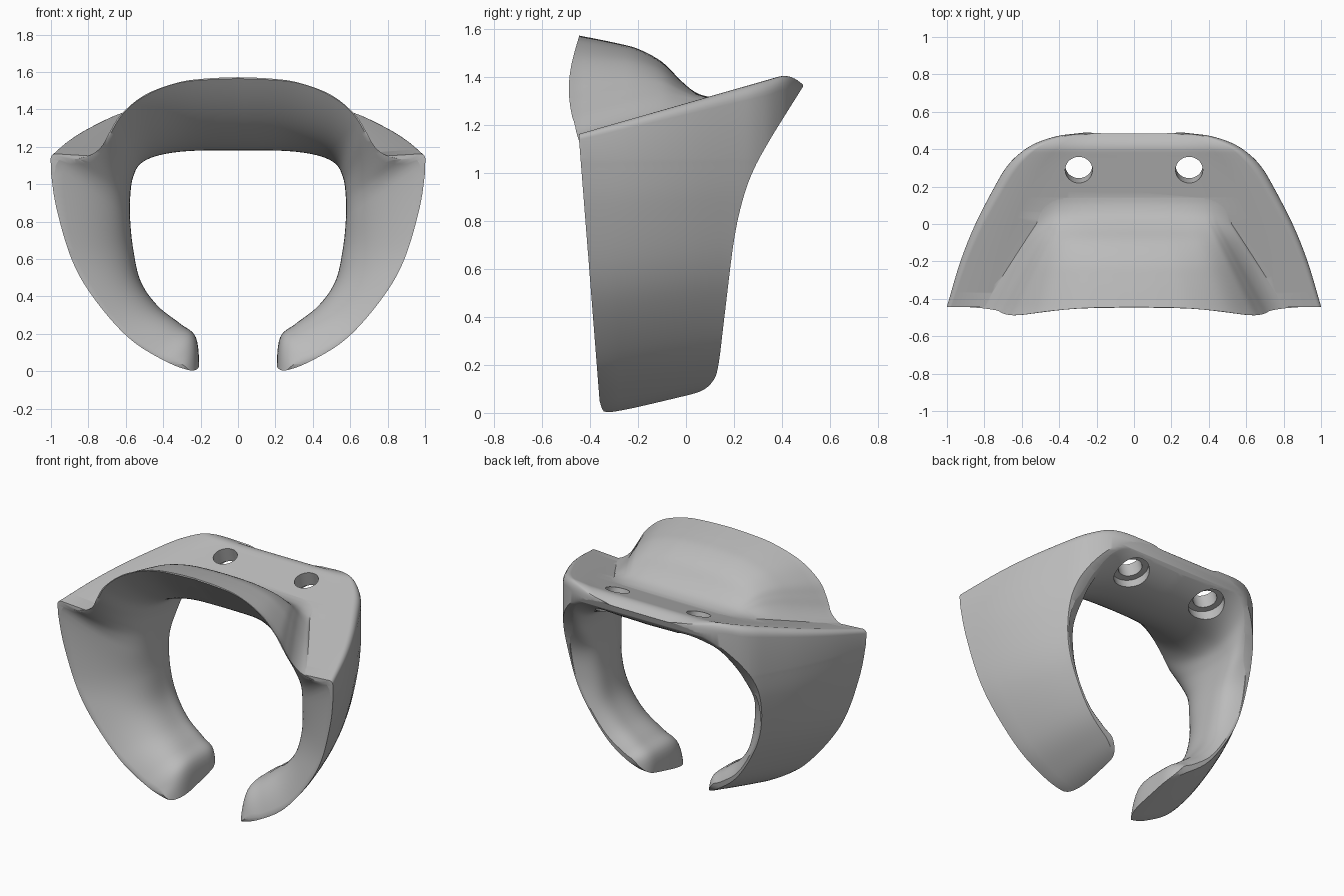
import bpy, bmesh, math
from mathutils import Matrix, Vector

cube = bpy.data.objects.get("Cube")
if cube:
    bpy.data.objects.remove(cube, do_unlink=True)


def spline(points, steps=6):
    """Smooth curve through points of any dimension."""
    pts = [Vector(p) for p in points]
    out = []
    for i in range(len(pts) - 1):
        a, b = pts[max(i - 1, 0)], pts[i]
        c, d = pts[i + 1], pts[min(i + 2, len(pts) - 1)]
        for k in range(steps):
            t = k / steps
            out.append(b + (c - a) * (t / 2) + (a * 2 - b * 5 + c * 4 - d) * (t * t / 2)
                       + (b * 3 - a - c * 3 + d) * (t ** 3 / 2))
    return out + [pts[-1]]


def loft(name, rings):
    """Closed solid through rings with equal point counts."""
    bm = bmesh.new()
    rows = [[bm.verts.new(p) for p in ring] for ring in rings]
    n = len(rows[0])
    for r, s in zip(rows, rows[1:]):
        for i in range(n):
            j = (i + 1) % n
            bm.faces.new((r[i], r[j], s[j], s[i]))
    bm.faces.new(rows[0])
    bm.faces.new(rows[-1])
    return finish(name, bm)


def finish(name, bm):
    bmesh.ops.recalc_face_normals(bm, faces=bm.faces)
    mesh = bpy.data.meshes.new(name)
    bm.to_mesh(mesh)
    bm.free()
    ob = bpy.data.objects.new(name, mesh)
    bpy.context.collection.objects.link(ob)
    return ob


def prism(name, outline):
    """Side outline in y and z, extruded across x."""
    return loft(name, [[(x, p[0], p[1]) for p in outline] for x in (-1.5, 1.5)])


def cylinder(name, radius, depth, centre, tilt):
    bm = bmesh.new()
    place = Matrix.Translation(centre) @ Matrix.Rotation(tilt, 4, 'X')
    bmesh.ops.create_cone(bm, cap_ends=True, segments=48, radius1=radius,
                          radius2=radius, depth=depth, matrix=place)
    return finish(name, bm)


def combine(target, tool, operation):
    tool.hide_render = True
    mod = target.modifiers.new("combine", 'BOOLEAN')
    mod.operation, mod.solver, mod.object = operation, 'EXACT', tool
    bpy.context.view_layer.objects.active = target
    bpy.ops.object.modifier_apply(modifier=mod.name)
    bpy.data.objects.remove(tool, do_unlink=True)


def shelf_z(y):
    """Sloping shelf that rolls over at the back lip."""
    return 1.29 + 0.287 * y - 6 * max(0, y - 0.385) ** 2


def front_y(z):
    """Depth of the front rim, bowed forward around the hood."""
    if z > 1.13:
        return -0.445 - 0.043 * max(0, math.sin(math.pi * (1.57 - z) / 0.44))
    return -0.36 - 0.075 * max(z, 0)


# Outer body: C-shaped outline narrowing towards the back, with a rolled shelf edge
wall = spline([(1, 1.06), (0.975, 0.87), (0.9, 0.6), (0.79, 0.4), (0.61, 0.19),
               (0.43, 0.07), (0.25, 0.0), (0, -0.02)])
width = spline([(-0.6, 1.05), (-0.44, 1), (-0.2, 0.928), (0, 0.848), (0.2, 0.745),
                (0.3, 0.685), (0.37, 0.62), (0.43, 0.53), (0.47, 0.41), (0.49, 0.27),
                (0.52, 0.15)])
rings = []
for y, s in width:
    lift = 0.22 * min(max(y + 0.33, 0), 0.5)
    top = shelf_z(y)
    r = min(0.025 + 0.05 * min(max(y + 0.44, 0), 0.8), 0.1 * s)
    right = [(u * (s - r), y, top - d) for u, d in ((0, 0.015), (0.5, 0.015), (0.8, 0.012))]
    for k in range(7):
        a = math.radians(15 * k)
        right.append((s - r + r * math.sin(a), y, top - r + r * math.cos(a)))
    right += [(x * s, y, z + lift * max(0, 1 - z / 1.1)) for x, z in wall]
    rings.append(right + [(-x, v, z) for x, v, z in right[-2:0:-1]])
clip = loft("clip_body", rings)

# Side outline gives the front edge, back curve and rounded foot
side = spline([(-0.36, 0.05), (-0.345, 0.01), (-0.31, -0.01), (-0.1, 0.035), (0.05, 0.085),
               (0.11, 0.13), (0.135, 0.2), (0.16, 0.4), (0.2, 0.72), (0.24, 0.9),
               (0.285, 1.02), (0.345, 1.13), (0.4, 1.22), (0.488, 1.36)])
corners = [Vector((0.488, 1.6)), Vector((-0.445, 1.6)), Vector((-0.445, 1.13))]
combine(clip, prism("side_outline", side + corners), 'INTERSECT')

# Raised hood, squarer towards its back, with a flared foot
arch = spline([(0, 1), (0.2, 0.985), (0.4, 0.935), (0.62, 0.78), (0.775, 0.54), (0.85, 0.34),
               (0.91, 0.17), (0.975, 0.06), (1.05, 0.0), (1.16, -0.05)])
crest = spline([(-0.55, 0.475), (-0.45, 0.428), (-0.3, 0.355), (-0.2, 0.3), (-0.1, 0.217),
                (-0.02, 0.115), (0.04, 0.05), (0.1, 0.014), (0.16, -0.004), (0.24, -0.03)])
rings = []
for y, h in crest:
    w = 0.8 - 0.625 * (y + 0.48) if y < 0 else 0.5 - 0.3 * y
    base = shelf_z(y) - 0.016
    power = 1 - 0.45 * min(max((y + 0.45) / 0.45, 0), 1)
    right = [(u * w, y, base + (h * v ** power if v > 0 else 0.4 * v)) for u, v in arch]
    right.append((right[-1][0], y, base - 0.1))
    rings.append(right + [(-x, v, z) for x, v, z in right[:0:-1]])
hood = loft("hood", rings)
lip = [Vector((front_y(1.65 - 0.02 * k), 1.65 - 0.02 * k)) for k in range(27)]
combine(hood, prism("hood_outline", lip + [Vector((-0.43, 0.9)), Vector((0.3, 0.9)),
                                           Vector((0.3, 1.65))]), 'INTERSECT')
combine(clip, hood, 'UNION')

# Funnel opening: front x z, waist x z, back x z, back depth, bluntness of front and back rim
rows = spline([
    (0, 1.565, 0, 1.18, 0, 1.33, 0.5, 2.1, 2.2),
    (0.3, 1.545, 0.25, 1.178, 0.25, 1.33, 0.49, 2.1, 2.2),
    (0.5, 1.47, 0.42, 1.155, 0.4, 1.31, 0.46, 2.2, 2.3),
    (0.62, 1.37, 0.52, 1.11, 0.5, 1.265, 0.43, 2.3, 2.5),
    (0.7, 1.245, 0.56, 1.04, 0.575, 1.18, 0.38, 2.5, 2.8),
    (0.81, 1.135, 0.575, 0.95, 0.63, 1.06, 0.31, 3, 3.2),
    (0.975, 1.1, 0.577, 0.82, 0.685, 0.85, 0.22, 3.3, 3.4),
    (0.925, 0.69, 0.56, 0.65, 0.665, 0.65, 0.19, 2.9, 3.4),
    (0.81, 0.455, 0.52, 0.48, 0.58, 0.45, 0.17, 2.9, 3.4),
    (0.65, 0.24, 0.43, 0.35, 0.475, 0.305, 0.15, 3.2, 3.4),
    (0.46, 0.098, 0.31, 0.255, 0.355, 0.21, 0.14, 4, 3.4),
    (0.34, 0.045, 0.225, 0.18, 0.275, 0.16, 0.13, 5, 3.4),
    (0.28, -0.01, 0.206, 0, 0.26, 0, 0.13, 5.5, 3.4),
    (0.28, -0.2, 0.205, -0.2, 0.26, -0.2, 0.13, 5.5, 3.4)])
STEPS = 28
rings = []
for k in range(-1, 2 * STEPS + 2):
    t = min(max(k / STEPS, 0), 2)
    right = []
    for fx, fz, wx, wz, bx, bz, back, blunt, back_blunt in rows:
        front, waist = front_y(fz), 0.45 * back - 0.08
        if t <= 1:
            f = (1 - t) ** blunt
            x, z, y = wx + (fx - wx) * f, wz + (fz - wz) * f, front + (waist - front) * t
        else:
            f = (t - 1) ** back_blunt
            x, z, y = wx + (bx - wx) * f, wz + (bz - wz) * f, waist + (back - waist) * (t - 1)
        if k < 0 or k > 2 * STEPS:
            y = -0.8 if k < 0 else 0.8
        right.append((x, y, z))
    rings.append(right + [(-x, y, z) for x, y, z in right[:0:-1]])
combine(clip, loft("funnel_cutter", rings), 'DIFFERENCE')

# Two counterbored screw holes, square to the shelf
tilt = math.atan(0.287)
normal = Vector((0, -math.sin(tilt), math.cos(tilt)))
for sign in (-1, 1):
    top = Vector((sign * 0.295, 0.285, shelf_z(0.285)))
    combine(clip, cylinder("hole_cutter", 0.073, 0.5, top, tilt), 'DIFFERENCE')
    combine(clip, cylinder("bore_cutter", 0.112, 0.2, top - normal * 0.21, tilt), 'DIFFERENCE')

# Grey finish and smooth shading
grey = bpy.data.materials.new("plain_grey")
grey.use_nodes = True
colour = (0.5, 0.5, 0.5, 1)
grey.diffuse_color = colour
grey.node_tree.nodes["Principled BSDF"].inputs["Base Color"].default_value = colour
clip.data.materials.clear()
clip.data.materials.append(grey)
for face in clip.data.polygons:
    face.material_index = 0
bpy.ops.object.select_all(action='DESELECT')
clip.select_set(True)
bpy.context.view_layer.objects.active = clip
bpy.ops.object.shade_smooth_by_angle(angle=math.radians(40))
